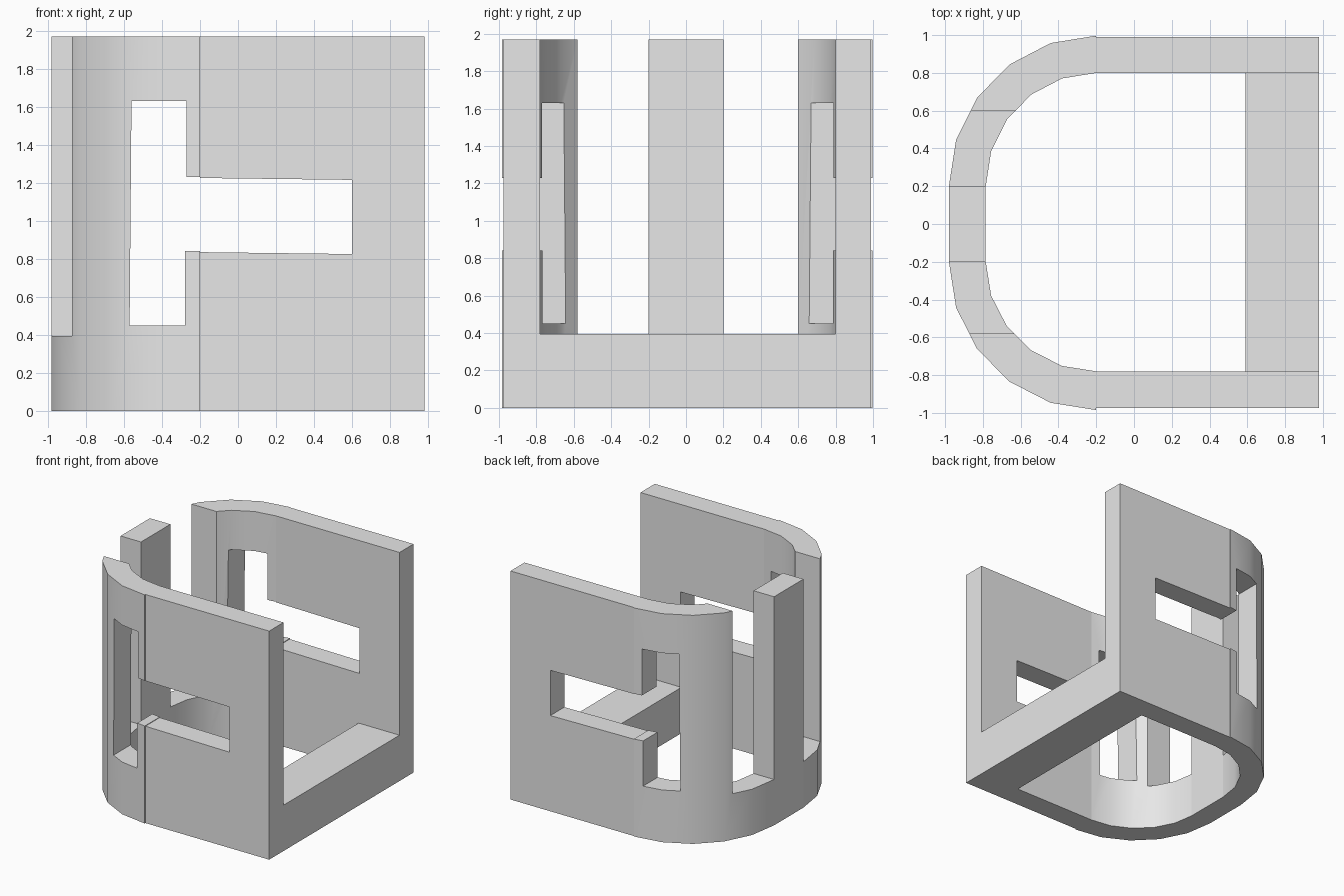
import bpy, bmesh, math
from mathutils import Vector

cube = bpy.data.objects.get("Cube")
if cube:
    bpy.data.objects.remove(cube, do_unlink=True)

HEIGHT, BASE = 1.97, 0.395      # wall height, base ring height
LEFT, RIGHT, SEAM = -0.98, 0.98, -0.2

grey = bpy.data.materials.new("light grey")
grey.use_nodes = True
grey.diffuse_color = (0.8, 0.8, 0.8, 1)
grey.node_tree.nodes["Principled BSDF"].inputs["Base Color"].default_value = grey.diffuse_color


def prism(name, points, direction):
    """Extrude a closed outline along a direction."""
    bm = bmesh.new()
    face = bm.faces.new([bm.verts.new(p) for p in points])
    new = bmesh.ops.extrude_face_region(bm, geom=[face])["geom"]
    moved = [v for v in new if isinstance(v, bmesh.types.BMVert)]
    bmesh.ops.translate(bm, verts=moved, vec=Vector(direction))
    bmesh.ops.recalc_face_normals(bm, faces=bm.faces[:])
    mesh = bpy.data.meshes.new(name)
    bm.to_mesh(mesh)
    bm.free()
    mesh.materials.append(grey)
    obj = bpy.data.objects.new(name, mesh)
    bpy.context.collection.objects.link(obj)
    return obj


def box(name, x0, x1, y0, y1, z0, z1):
    corners = [(x0, y0, z0), (x1, y0, z0), (x1, y1, z0), (x0, y1, z0)]
    return prism(name, corners, (0, 0, z1 - z0))


def select(obj):
    bpy.ops.object.select_all(action="DESELECT")
    bpy.context.view_layer.objects.active = obj
    obj.select_set(True)


def cut(obj, cutter):
    cutter.hide_render = True
    mod = obj.modifiers.new("cut", "BOOLEAN")
    mod.operation, mod.solver, mod.object = "DIFFERENCE", "EXACT", cutter
    select(obj)
    bpy.ops.object.modifier_apply(modifier=mod.name)
    bpy.data.objects.remove(cutter, do_unlink=True)


def arc(side, rx, ry, steps=5):
    """Quarter ellipse from the wall seam round to the left end."""
    angles = [math.pi / 2 * i / steps for i in range(steps + 1)]
    return [(SEAM - rx * math.sin(a), side * (0.2 + ry * math.cos(a)), 0) for a in angles]


SLOT_LOW, SLOT_HIGH, SLOT_END = 0.835, 1.225, 0.6

# Straight side walls with an open slot, and curved corners with a window
for name, side, inner, outer, bulge in (("front", -1, 0.78, 0.975, 0.785),
                                        ("back", 1, 0.80, 0.99, 0.797)):
    y = side * inner
    outline = [(SEAM, 0), (RIGHT, 0), (RIGHT, HEIGHT), (SEAM, HEIGHT),
               (SEAM, SLOT_HIGH), (SLOT_END, SLOT_HIGH - 0.01),
               (SLOT_END, SLOT_LOW - 0.01), (SEAM, SLOT_LOW)]
    prism(name + "_wall", [(x, y, z) for x, z in outline], (0, side * (outer - inner), 0))

    ring = arc(side, 0.78, bulge) + arc(side, 0.585, inner - 0.2)[::-1]
    corner = prism(name + "_curved_corner", ring, (0, 0, HEIGHT))

    # T-shaped window running into the wall slot
    window = [(-0.57, 0.45), (-0.28, 0.45), (-0.28, 0.84), (0, 0.84),
              (0, 1.23), (-0.27, 1.23), (-0.27, 1.63), (-0.56, 1.63)]
    cut(corner, prism("window_cutter", [(x, side * 0.3, z) for x, z in window], (0, side, 0)))

    # Open gap between corner and post
    near, far = sorted((side * 0.1, side * (inner - 0.2)))
    cut(corner, box("gap_cutter", -1.2, -0.3, near, far, BASE, 3))
    select(corner)
    bpy.ops.object.shade_smooth_by_angle(angle=math.radians(25))

# Left post and the low cross bar at the right end
box("left_post", LEFT, -0.785, -0.2, 0.2, 0, HEIGHT)
box("cross_bar", 0.59, RIGHT, -0.78, 0.80, 0, BASE)
# Outer faces of the cross bar ends
box("cross_bar_front_end", 0.59, RIGHT, -0.97, -0.78, 0, BASE)
